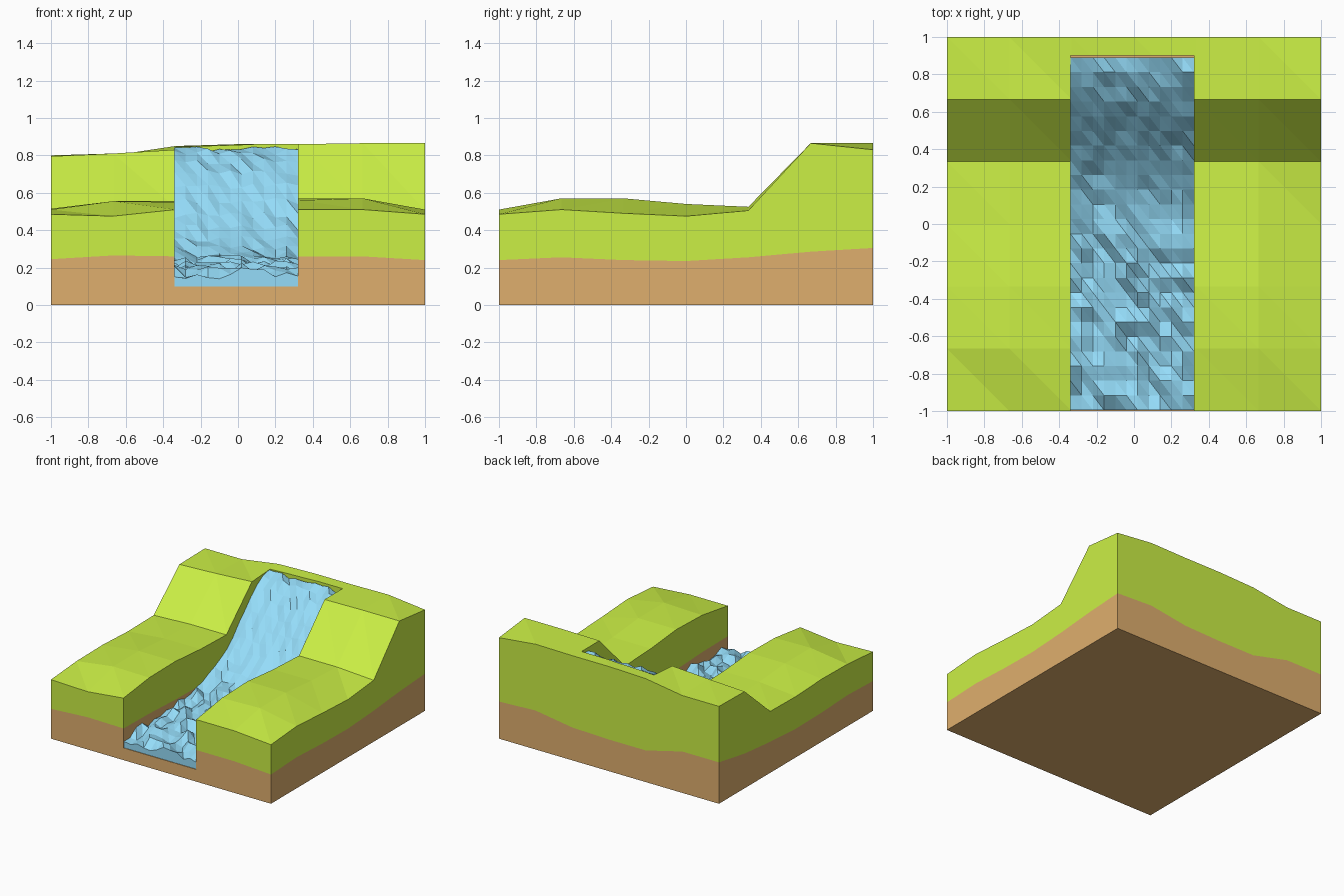
import bpy, bmesh, random
from mathutils import Vector

if "Cube" in bpy.data.objects:
    bpy.data.objects.remove(bpy.data.objects["Cube"])

random.seed(4)
STEPS = [-1, -2/3, -1/3, 0, 1/3, 2/3, 1]


def material(name, color):
    m = bpy.data.materials.new(name)
    m.diffuse_color = color
    m.use_nodes = True
    m.node_tree.nodes["Principled BSDF"].inputs["Base Color"].default_value = m.diffuse_color
    return m


def block(name, xs, ys, bottom, top, mat):
    """Closed block between two height fields, indexed [row][column]."""
    bm = bmesh.new()
    ny, nx = len(ys), len(xs)
    lo = [[bm.verts.new((xs[i], ys[j], bottom(i, j))) for i in range(nx)] for j in range(ny)]
    hi = [[bm.verts.new((xs[i], ys[j], top(i, j))) for i in range(nx)] for j in range(ny)]
    for j in range(ny - 1):
        for i in range(nx - 1):
            for g in (lo, hi):
                a, b, c, d = g[j][i], g[j][i+1], g[j+1][i+1], g[j+1][i]
                bm.faces.new((a, b, d))
                bm.faces.new((b, c, d))
    rim = ([(j, 0) for j in range(ny)] + [(ny-1, i) for i in range(1, nx)]
           + [(j, nx-1) for j in range(ny-2, -1, -1)] + [(0, i) for i in range(nx-2, 0, -1)])
    for (j, i), (q, p) in zip(rim, rim[1:] + rim[:1]):
        bm.faces.new((lo[j][i], lo[q][p], hi[q][p], hi[j][i]))
    bmesh.ops.recalc_face_normals(bm, faces=bm.faces)
    me = bpy.data.meshes.new(name)
    bm.to_mesh(me)
    bm.free()
    me.materials.append(mat)
    ob = bpy.data.objects.new(name, me)
    bpy.context.collection.objects.link(ob)
    return ob


def lerp_profile(pts, t):
    for (a, za), (b, zb) in zip(pts, pts[1:]):
        if t <= b:
            return za + (zb - za) * (t - a) / (b - a)
    return pts[-1][1]


grass_mat = material("grass_green", (0.60, 0.87, 0.06, 1))
soil_mat = material("soil_brown", (0.74, 0.43, 0.155, 1))
water_mat = material("water_blue", (0.30, 0.72, 0.95, 1))

# Hill heights, front row to back row
GRASS = [
    [.485, .475, .51, .51, .51, .51, .485],
    [.51, .555, .55, .55, .56, .57, .51],
    [.515, .555, .555, .56, .57, .57, .49],
    [.50, .53, .53, .53, .54, .54, .475],
    [.505, .52, .52, .52, .525, .525, .505],
    [.795, .81, .83, .845, .86, .865, .865],
    [.80, .80, .85, .86, .86, .865, .83],
]
SOIL_FRONT = [.245, .265, .26, .26, .26, .26, .24]
SOIL_BACK = [.34, .34, .26, .26, .27, .32, .305]
SOIL_SIDE = [.24, .255, .24, .235, .255, .285, .305]


def soil_top(i, j):
    if j == 0:
        return SOIL_FRONT[i]
    if j == 6:
        return SOIL_BACK[i]
    return SOIL_SIDE[j]


# Layers of ground
soil = block("soil_layer", STEPS, STEPS, lambda i, j: 0, soil_top, soil_mat)
grass = block("grass_layer", STEPS, STEPS, soil_top, lambda i, j: GRASS[j][i], grass_mat)

# River channel cut through both layers
X0, X1, FLOOR = -.34, .32, .1
cutter = block("channel_cutter", [X0, X1], [-1.2, .9],
               lambda i, j: FLOOR, lambda i, j: 1.3, soil_mat)
cutter.hide_render = True
cutter.hide_viewport = True
cutter.display_type = 'WIRE'
for ob in (soil, grass):
    mod = ob.modifiers.new("channel", 'BOOLEAN')
    mod.operation = 'DIFFERENCE'
    mod.solver = 'EXACT'
    mod.object = cutter

# Choppy water running down the fall and along the channel
FLOW = [(-1, .17), (-.6, .195), (-.2, .22), (.05, .25), (.2, .31), (.4, .46),
        (.6, .66), (.76, .79), (.83, .83), (.9, .83)]
NX, NY = 11, 24
wx = [X0 + (X1 - X0) * i / NX for i in range(NX + 1)]
wy = [-.995 + 1.885 * j / NY for j in range(NY + 1)]


def water_top(i, j):
    y = wy[j]
    rough = .035 if y < .0 else .018
    return lerp_profile(FLOW, y) + random.uniform(-rough, rough)


block("water", wx, wy, lambda i, j: FLOOR, water_top, water_mat)
